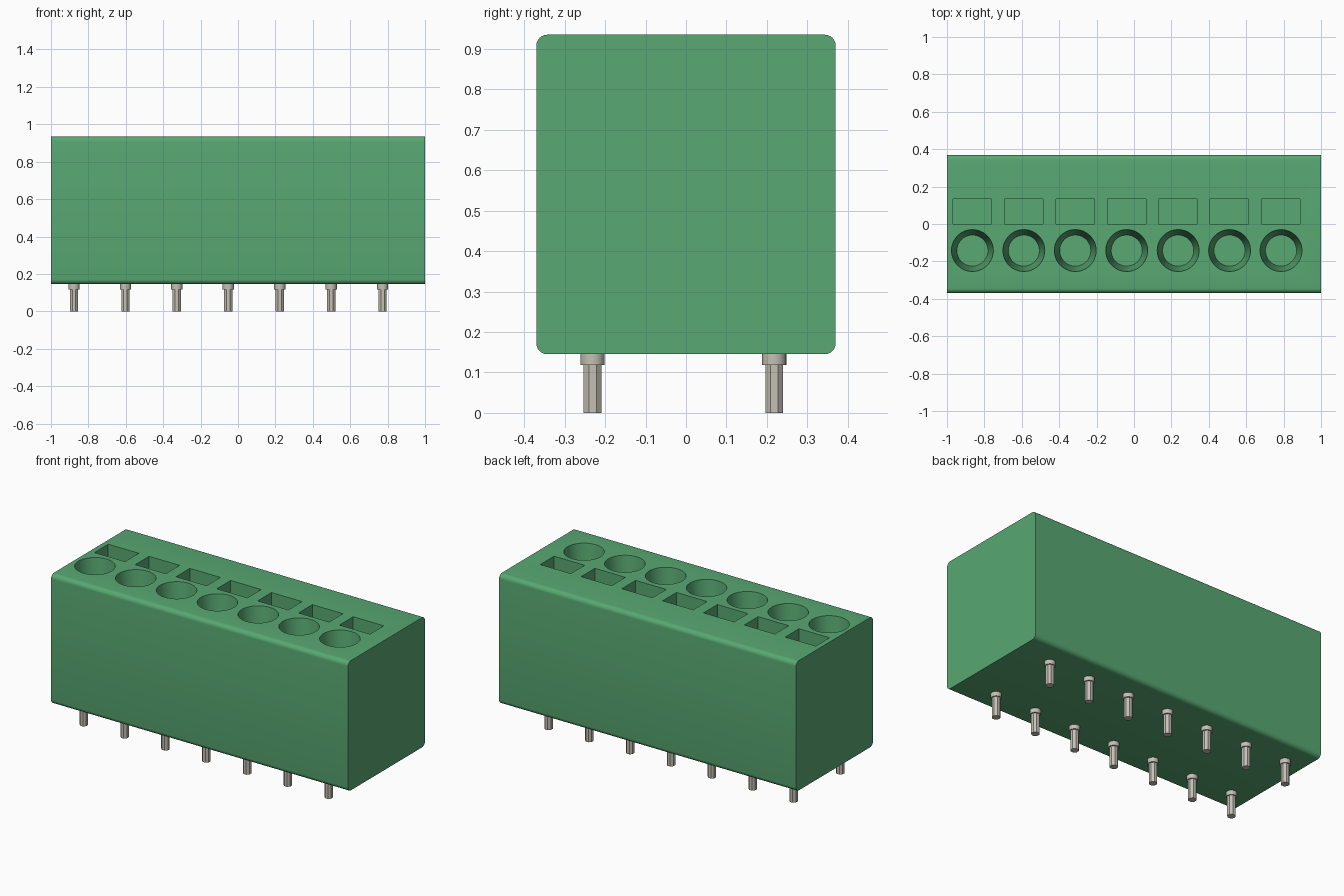
import bpy, bmesh, math
from mathutils import Matrix

cube = bpy.data.objects.get("Cube")
if cube:
    bpy.data.objects.remove(cube, do_unlink=True)

COUNT, PITCH = 7, 0.275
BOTTOM, TOP = 0.145, 0.935


def material(name, rgb):
    m = bpy.data.materials.new(name)
    m.use_nodes = True
    m.diffuse_color = (*rgb, 1)
    m.node_tree.nodes["Principled BSDF"].inputs["Base Color"].default_value = (*rgb, 1)
    return m


green = material("terminal green", (0.098, 0.392, 0.168))
metal = material("tinned metal", (0.56, 0.53, 0.46))


def add_box(bm, x0, x1, y0, y1, z0, z1):
    mat = Matrix.Translation(((x0 + x1) / 2, (y0 + y1) / 2, (z0 + z1) / 2))
    mat = mat @ Matrix.Diagonal((x1 - x0, y1 - y0, z1 - z0, 1))
    return bmesh.ops.create_cube(bm, size=1, matrix=mat)["verts"]


def add_cone(bm, x, y, z0, z1, r0, r1, sides, turn=0.0):
    mat = Matrix.Translation((x, y, (z0 + z1) / 2)) @ Matrix.Rotation(turn, 4, "Z")
    bmesh.ops.create_cone(bm, cap_ends=True, segments=sides, radius1=r0,
                          radius2=r1, depth=z1 - z0, matrix=mat)


def finish(bm, name, mat):
    me = bpy.data.meshes.new(name)
    bm.to_mesh(me)
    bm.free()
    me.materials.append(mat)
    ob = bpy.data.objects.new(name, me)
    bpy.context.collection.objects.link(ob)
    return ob


def select(ob):
    bpy.ops.object.select_all(action="DESELECT")
    ob.select_set(True)
    bpy.context.view_layer.objects.active = ob


# Housing block, rounded along its long edges
bm = bmesh.new()
add_box(bm, -1, 1, -0.37, 0.37, BOTTOM, TOP)
long_edges = [e for e in bm.edges if abs(e.verts[0].co.x - e.verts[1].co.x) > 1]
bmesh.ops.bevel(bm, geom=long_edges, offset=0.027, segments=6, profile=0.5, affect="EDGES")
housing = finish(bm, "housing", green)

# Tapered round wire entries and rectangular release slots
DEPTH, OVER = 0.28, 0.02
R_TOP, R_LOW = 0.112, 0.083
r_over = R_TOP + (R_TOP - R_LOW) * OVER / DEPTH
bm = bmesh.new()
for i in range(COUNT):
    x = -0.864 + i * PITCH
    add_cone(bm, x, -0.142, TOP - DEPTH, TOP + OVER, R_LOW, r_over, 48)
    add_box(bm, x - 0.104, x + 0.102, 0.001, 0.134, TOP - DEPTH, TOP + OVER)
cutter = finish(bm, "opening_cutter", green)
cutter.hide_render = True

mod = housing.modifiers.new("openings", "BOOLEAN")
mod.operation = "DIFFERENCE"
mod.solver = "EXACT"
mod.object = cutter
select(housing)
bpy.ops.object.modifier_apply(modifier=mod.name)
bpy.data.objects.remove(cutter, do_unlink=True)
select(housing)
bpy.ops.object.shade_smooth_by_angle(angle=math.radians(30))

# Two rows of solder pins: round collar over an eight-sided leg
for row, y in (("front", -0.231), ("back", 0.218)):
    for i in range(COUNT):
        x = -0.877 + i * PITCH
        bm = bmesh.new()
        add_cone(bm, x, y, 0.118, BOTTOM + 0.003, 0.03, 0.03, 24)
        r = 0.022 / math.cos(math.pi / 8)
        add_cone(bm, x, y, 0, 0.12, r, r, 8, math.pi / 8)
        pin = finish(bm, f"{row}_pin_{i + 1}", metal)
        select(pin)
        bpy.ops.object.shade_smooth_by_angle(angle=math.radians(30))
